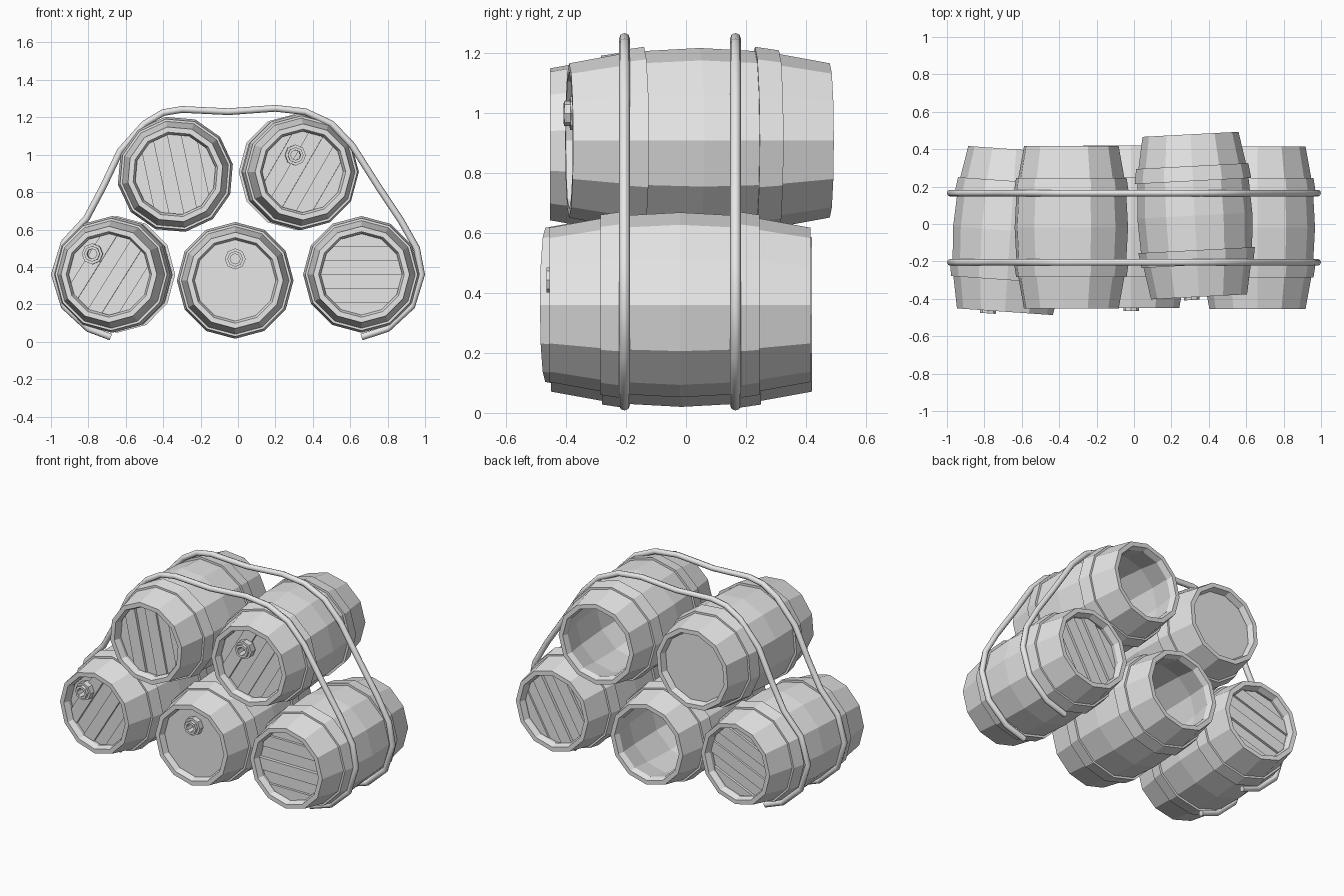
import bpy, bmesh, math, random
from mathutils import Matrix, Vector

random.seed(4)
if "Cube" in bpy.data.objects:
    bpy.data.objects.remove(bpy.data.objects["Cube"])

SIDES = 12
HALF = 0.435

grey = bpy.data.materials.new("plain grey")
grey.use_nodes = True
grey.diffuse_color = (0.8, 0.8, 0.8, 1)
grey.node_tree.nodes["Principled BSDF"].inputs["Base Color"].default_value = (0.8, 0.8, 0.8, 1)


def finish(name, bm, matrix):
    bmesh.ops.recalc_face_normals(bm, faces=bm.faces)
    mesh = bpy.data.meshes.new(name)
    bm.to_mesh(mesh)
    bm.free()
    mesh.materials.append(grey)
    obj = bpy.data.objects.new(name, mesh)
    obj.matrix_world = matrix
    bpy.context.collection.objects.link(obj)
    return obj


def lathe(bm, profile, sides=SIDES):
    """Spin a closed (radius, y) profile about the y axis."""
    rings = []
    for r, y in profile:
        angles = [math.tau * i / sides for i in range(sides)]
        rings.append([bm.verts.new((r * math.cos(a), y, r * math.sin(a))) for a in angles])
    for j, ring in enumerate(rings):
        after = rings[(j + 1) % len(rings)]
        for i in range(sides):
            k = (i + 1) % sides
            bm.faces.new((ring[i], ring[k], after[k], after[i]))


def shell(name, matrix):
    # Bulging wall, bevelled lip and hollow inside
    half = [(0.297, 0.2), (0.287, 0.27), (0.257, HALF), (0.229, HALF), (0.217, HALF - 0.035), (0.25, 0.25)]
    outer, inner = half[:3], half[3:]
    profile = [(r, -y) for r, y in reversed(outer)] + [(0.308, 0)] + outer
    profile += inner + [(0.27, 0)] + [(r, -y) for r, y in reversed(inner)]
    bm = bmesh.new()
    lathe(bm, profile)
    finish(name + "_staves", bm, matrix)


def hoops(name, matrix):
    bm = bmesh.new()
    for s in (-1, 1):
        lathe(bm, [(0.312, s * 0.185), (0.3, s * 0.265), (0.28, s * 0.265), (0.28, s * 0.185)])
    finish(name + "_hoops", bm, matrix)


def lid(name, matrix, side, angle):
    """One plain disc, or planks running along the given angle."""
    bm = bmesh.new()
    planks = 1 if angle is None else 6
    turn = math.radians(angle or 0)
    across = Vector((-math.sin(turn), 0, math.cos(turn)))
    radius = 0.226
    width = 2 * radius / planks
    for p in range(planks):
        part = bmesh.new()
        depth = HALF - 0.04
        if planks > 1:
            depth -= 0.016 * (p % 2) + random.uniform(0, 0.008)
        ring = [math.tau * i / SIDES for i in range(SIDES)]
        part.faces.new([part.verts.new((radius * math.cos(a), side * depth, radius * math.sin(a))) for a in ring])
        if planks > 1:
            for sign in (-1, 1):
                edge = across * (-radius + width * (p + (sign + 1) / 2))
                bmesh.ops.bisect_plane(part, geom=part.verts[:] + part.edges[:] + part.faces[:],
                                       plane_co=edge, plane_no=across * sign, clear_outer=True)
        grown = bmesh.ops.extrude_face_region(part, geom=part.faces[:], use_keep_orig=True)
        moved = [v for v in grown["geom"] if isinstance(v, bmesh.types.BMVert)]
        bmesh.ops.translate(part, verts=moved, vec=(0, -side * 0.03, 0))
        temp = bpy.data.meshes.new("plank")
        part.to_mesh(temp)
        part.free()
        bm.from_mesh(temp)
        bpy.data.meshes.remove(temp)
    finish(name + ("_front_lid" if side < 0 else "_back_lid"), bm, matrix)


def bung(name, matrix, x, z):
    # Stepped ring around the tap hole
    bm = bmesh.new()
    lathe(bm, [(0.056, 0.02), (0.056, -0.025), (0.042, -0.025), (0.042, -0.045),
               (0.027, -0.045), (0.027, 0.02)], 8)
    finish(name + "_bung", bm, matrix @ Matrix.Translation((x, 0.03 - HALF, z)))


# Barrels: place, yaw, roll, front plank angle, back lid (False = open), bung
barrels = {
    "lower_right_barrel": ((-0.66, -0.035, 0.36), -4, 0, 58, 20, (-0.09, 0.11)),
    "lower_middle_barrel": ((-0.015, -0.015, 0.328), 0, 0, None, False, (0, 0.115)),
    "lower_left_barrel": ((0.66, -0.02, 0.36), 0, 0, 0, 60, None),
    "upper_right_barrel": ((-0.335, -0.018, 0.895), 0, 10, 92, None, None),
    "upper_left_barrel": ((0.325, 0.045, 0.908), 3, 0, 60, False, (-0.04, 0.09)),
}
for name, (place, yaw, roll, front, back, tap) in barrels.items():
    stand = Matrix.Translation(place) @ Matrix.Rotation(math.radians(yaw), 4, "Z")
    rolled = stand @ Matrix.Rotation(math.radians(-roll), 4, "Y")
    shell(name, rolled)
    hoops(name, rolled)
    lid(name, rolled, -1, front)
    if back is not False:
        lid(name, rolled, 1, back)
    if tap:
        bung(name, stand, *tap)

# Ropes slung over the stack
path = [(-0.68, 0.025), (-0.8, 0.07), (-0.93, 0.19), (-0.982, 0.36), (-0.93, 0.53), (-0.81, 0.66),
        (-0.72, 0.83), (-0.63, 1.02), (-0.5, 1.165), (-0.4, 1.225), (-0.3, 1.242), (-0.05, 1.23),
        (0.2, 1.248), (0.36, 1.23), (0.5, 1.165), (0.61, 1.05), (0.75, 0.83), (0.87, 0.65),
        (0.955, 0.5), (0.982, 0.36), (0.93, 0.19), (0.8, 0.07), (0.66, 0.025)]
for name, y in (("front_rope", -0.205), ("back_rope", 0.165)):
    curve = bpy.data.curves.new(name, "CURVE")
    curve.dimensions = "3D"
    curve.bevel_depth = 0.018
    curve.bevel_resolution = 2
    curve.use_fill_caps = True
    spline = curve.splines.new("POLY")
    spline.points.add(len(path) - 1)
    for point, (x, z) in zip(spline.points, path):
        point.co = (x, y, z, 1)
    helper = bpy.data.objects.new(name + "_path", curve)
    bpy.context.collection.objects.link(helper)
    bpy.context.view_layer.update()
    mesh = bpy.data.meshes.new_from_object(helper.evaluated_get(bpy.context.evaluated_depsgraph_get()))
    bpy.data.objects.remove(helper)
    mesh.materials.clear()
    mesh.materials.append(grey)
    for poly in mesh.polygons:
        poly.material_index = 0
        poly.use_smooth = len(poly.vertices) == 4
    rope = bpy.data.objects.new(name, mesh)
    bpy.context.collection.objects.link(rope)
